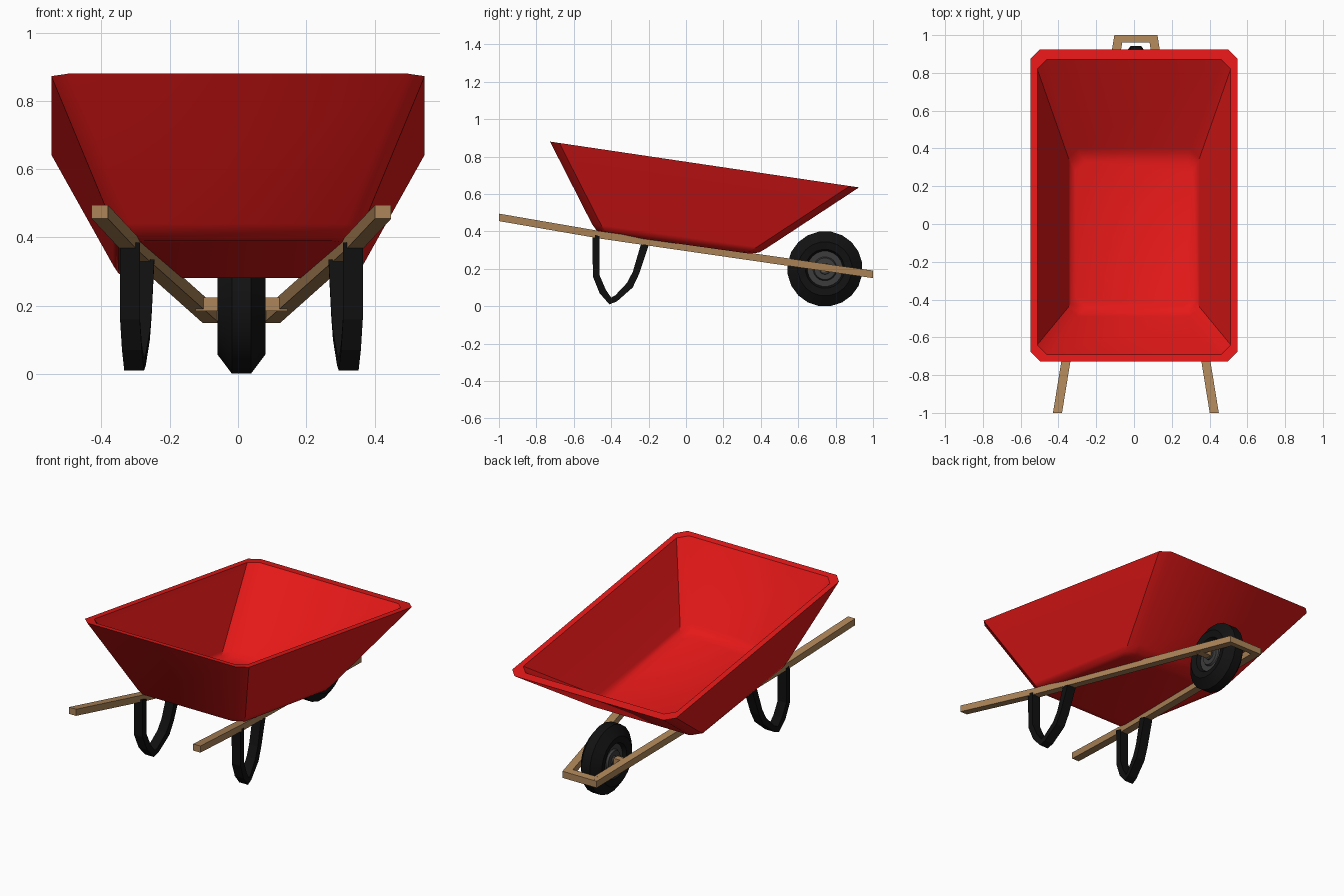
import bpy, bmesh, math

if "Cube" in bpy.data.objects:
    bpy.data.objects.remove(bpy.data.objects["Cube"])

X0 = 0.01            # centre line of the undercarriage
AXLE_Y, AXLE_Z = 0.743, 0.2


def material(name, r, g, b):
    m = bpy.data.materials.new(name)
    m.diffuse_color = (r, g, b, 1)
    m.use_nodes = True
    m.node_tree.nodes["Principled BSDF"].inputs["Base Color"].default_value = m.diffuse_color
    return m


RED = material("red_paint", 0.78, 0.009, 0.009)
WOOD = material("wood", 0.42, 0.235, 0.1)
RUBBER = material("black_rubber", 0.006, 0.006, 0.006)
STEEL = material("black_steel", 0.005, 0.005, 0.005)
GREY = material("grey_hub", 0.045, 0.045, 0.045)


def loft(name, rings, mat, x=0.0, caps=True, mirror=False, smooth=None):
    """Skin a list of equal-length rings; without caps the last ring joins the first."""
    bm = bmesh.new()
    loops = [[bm.verts.new(p) for p in ring] for ring in rings]
    pairs = list(zip(loops, loops[1:]))
    if caps:
        bm.faces.new(loops[0])
        bm.faces.new(loops[-1])
    else:
        pairs.append((loops[-1], loops[0]))
    for a, b in pairs:
        n = len(a)
        for i in range(n):
            j = (i + 1) % n
            bm.faces.new((a[i], a[j], b[j], b[i]))
    bmesh.ops.recalc_face_normals(bm, faces=bm.faces)
    me = bpy.data.meshes.new(name)
    bm.to_mesh(me)
    bm.free()
    me.materials.append(mat)
    ob = bpy.data.objects.new(name, me)
    ob.location.x = x
    bpy.context.collection.objects.link(ob)
    if mirror:
        ob.modifiers.new("mirror", 'MIRROR')
    if smooth:
        bpy.ops.object.select_all(action='DESELECT')
        ob.select_set(True)
        bpy.context.view_layer.objects.active = ob
        bpy.ops.object.shade_smooth_by_angle(angle=math.radians(smooth))
    return ob


def tray_ring(x, y0, y1, z0, z1, c=0.05):
    """Rectangle with cut corners, tilted so z runs from z0 at y0 to z1 at y1."""
    pts = [(-x + c, y0), (x - c, y0), (x, y0 + c), (x, y1 - c),
           (x - c, y1), (-x + c, y1), (-x, y1 - c), (-x, y0 + c)]
    return [(px, py, z0 + (z1 - z0) * (py - y0) / (y1 - y0)) for px, py in pts]


def rect_xz(x, y, z, w, h):
    return [(x - w, y, z - h), (x + w, y, z - h), (x + w, y, z + h), (x - w, y, z + h)]


def beam_x(y):
    """Sideways offset of the handle beams, which converge on the wheel."""
    return 0.2525 - 0.1625 * y


# tray: outside from floor to rim, then down the inside
loft("tray", [
    tray_ring(0.325, -0.44, 0.34, 0.39, 0.281),
    tray_ring(0.35, -0.48, 0.39, 0.407, 0.287),
    tray_ring(0.365, -0.503, 0.43, 0.44, 0.31),
    tray_ring(0.547, -0.727, 0.925, 0.88, 0.635),
    tray_ring(0.512, -0.69, 0.87, 0.874, 0.643),
    tray_ring(0.347, -0.49, 0.40, 0.462, 0.332),
    tray_ring(0.335, -0.47, 0.375, 0.435, 0.315),
    tray_ring(0.31, -0.435, 0.33, 0.415, 0.306),
], RED, smooth=38)

# handle beams with a slight bend behind the tray, joined at the nose
loft("handle_beam", [rect_xz(beam_x(y), y, z, 0.024, 0.02)
                     for y, z in ((-1, 0.475), (-0.45, 0.38), (1, 0.17))],
     WOOD, x=X0, mirror=True)
loft("nose_crossbar", [rect_xz(0, y, z, 0.09, 0.02)
                       for y, z in ((0.96, 0.176), (1, 0.17))], WOOD, x=X0)
loft("axle_bar", [rect_xz(0, AXLE_Y + d, 0.204, 0.135, 0.02) for d in (-0.02, 0.02)],
     WOOD, x=X0)

# bent strap legs: (outer y, z, inner y, z) along the bend
strap = [(-0.5, 0.385, -0.463, 0.375), (-0.498, 0.16, -0.463, 0.168),
         (-0.462, 0.07, -0.43, 0.09), (-0.41, 0.01, -0.4, 0.046),
         (-0.37, 0.025, -0.378, 0.058), (-0.285, 0.1, -0.315, 0.125),
         (-0.252, 0.17, -0.284, 0.185), (-0.2, 0.325, -0.24, 0.335)]
leg_rings = []
for y1, z1, y2, z2 in strap:
    cx = beam_x((y1 + y2) / 2) - 0.004
    w = 0.029
    leg_rings.append([(cx - w, y1, z1), (cx + w, y1, z1), (cx + w, y2, z2), (cx - w, y2, z2)])
loft("leg", leg_rings, STEEL, x=X0, mirror=True)


def wheel_ring(x, r, n=20):
    return [(x, AXLE_Y + r * math.sin(2 * math.pi * (i + 0.5) / n),
             AXLE_Z + r * math.cos(2 * math.pi * (i + 0.5) / n)) for i in range(n)]


def wheel_rings(half):
    return [wheel_ring(-x, r) for x, r in half] + [wheel_ring(x, r) for x, r in reversed(half)]


# tyre and stepped hub
loft("tyre", wheel_rings([(0.045, 0.095), (0.062, 0.105), (0.07, 0.145), (0.028, 0.2015)]),
     RUBBER, x=X0, caps=False, smooth=30)
loft("wheel_hub", wheel_rings([(0.06, 0.028), (0.052, 0.03), (0.052, 0.058),
                               (0.04, 0.064), (0.04, 0.098)]),
     GREY, x=X0, smooth=30)
